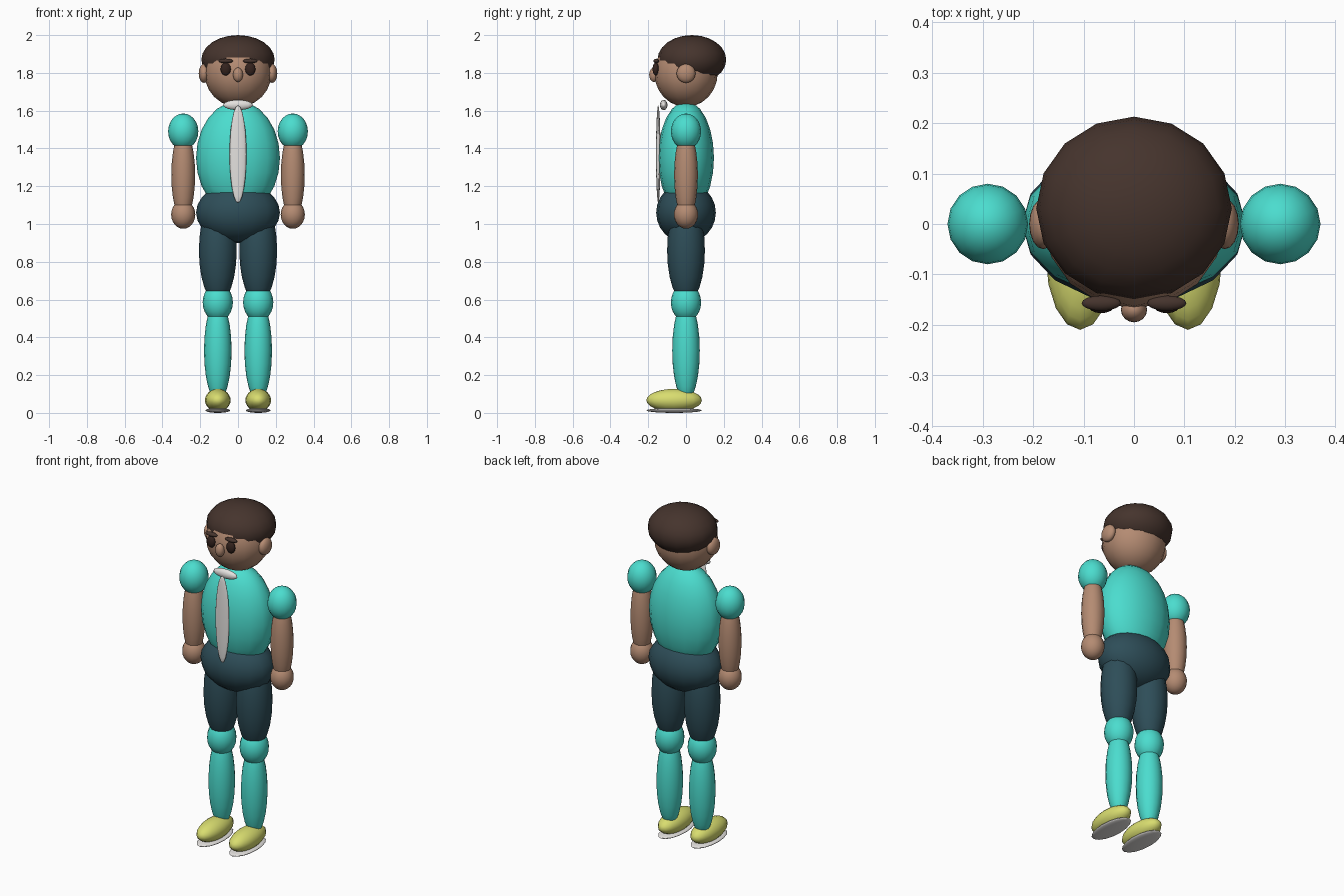
import bpy

cube = bpy.data.objects.get("Cube")
if cube:
    bpy.data.objects.remove(cube, do_unlink=True)


def material(name, rgb):
    mat = bpy.data.materials.new(name)
    mat.use_nodes = True
    colour = (*rgb, 1.0)
    mat.diffuse_color = colour
    mat.node_tree.nodes["Principled BSDF"].inputs["Base Color"].default_value = colour
    return mat


TEAL = material("turquoise_cloth", (0.07, 0.72, 0.62))
NAVY = material("dark_slate_cloth", (0.027, 0.075, 0.098))
SKIN = material("tan_skin", (0.46, 0.26, 0.17))
HAIR = material("dark_brown_hair", (0.06, 0.034, 0.026))
EYE = material("deep_brown_eye", (0.035, 0.017, 0.013))
SHOE = material("yellow_leather", (0.69, 0.72, 0.16))
PALE = material("pale_grey", (0.78, 0.76, 0.74))


def ellipsoid(name, centre, radii, mat):
    """Smooth low-poly ball stretched to the given radii."""
    bpy.ops.mesh.primitive_uv_sphere_add(segments=16, ring_count=12, radius=1, location=centre)
    obj = bpy.context.object
    obj.name = name
    obj.scale = radii
    bpy.ops.object.transform_apply(location=False, rotation=False, scale=True)
    bpy.ops.object.shade_smooth()
    obj.data.materials.append(mat)
    return obj


def pair(name, centre, radii, mat):
    """The same part on the left (+x) and right (-x)."""
    x, y, z = centre
    for side, sign in (("left", 1), ("right", -1)):
        ellipsoid(f"{side}_{name}", (sign * x, y, z), radii, mat)


# Body
ellipsoid("torso", (0, 0, 1.35), (0.222, 0.148, 0.30), TEAL)
ellipsoid("pelvis", (0, 0, 1.06), (0.222, 0.158, 0.16), NAVY)

# Collar and tie
ellipsoid("collar", (0, -0.118, 1.63), (0.078, 0.02, 0.027), PALE)
ellipsoid("tie", (0, -0.147, 1.37), (0.045, 0.012, 0.258), PALE)

# Head
ellipsoid("head", (0, 0, 1.80), (0.178, 0.168, 0.18), SKIN)
ellipsoid("hair", (0, 0.031, 1.87), (0.194, 0.182, 0.13), HAIR)
ellipsoid("nose", (0, -0.17, 1.79), (0.026, 0.025, 0.038), SKIN)
pair("ear", (0.18, 0, 1.797), (0.028, 0.05, 0.05), SKIN)
pair("eye", (0.065, -0.16, 1.82), (0.027, 0.017, 0.034), EYE)
pair("eyebrow", (0.065, -0.157, 1.863), (0.039, 0.015, 0.012), HAIR)

# Arms
ARM_X = 0.29
pair("shoulder", (ARM_X, 0, 1.49), (0.08, 0.08, 0.095), TEAL)
pair("arm", (ARM_X, 0, 1.26), (0.063, 0.063, 0.24), SKIN)
pair("hand", (ARM_X, 0, 1.05), (0.064, 0.064, 0.075), SKIN)

# Legs
LEG_X = 0.107
pair("thigh", (LEG_X, 0, 0.86), (0.10, 0.10, 0.28), NAVY)
pair("knee", (LEG_X, 0, 0.585), (0.08, 0.08, 0.10), TEAL)
pair("shin", (LEG_X, 0, 0.33), (0.073, 0.073, 0.27), TEAL)

# Shoes and soles
pair("shoe", (LEG_X, -0.063, 0.067), (0.068, 0.147, 0.06), SHOE)
pair("sole", (LEG_X, -0.063, 0.013), (0.065, 0.147, 0.013), PALE)
